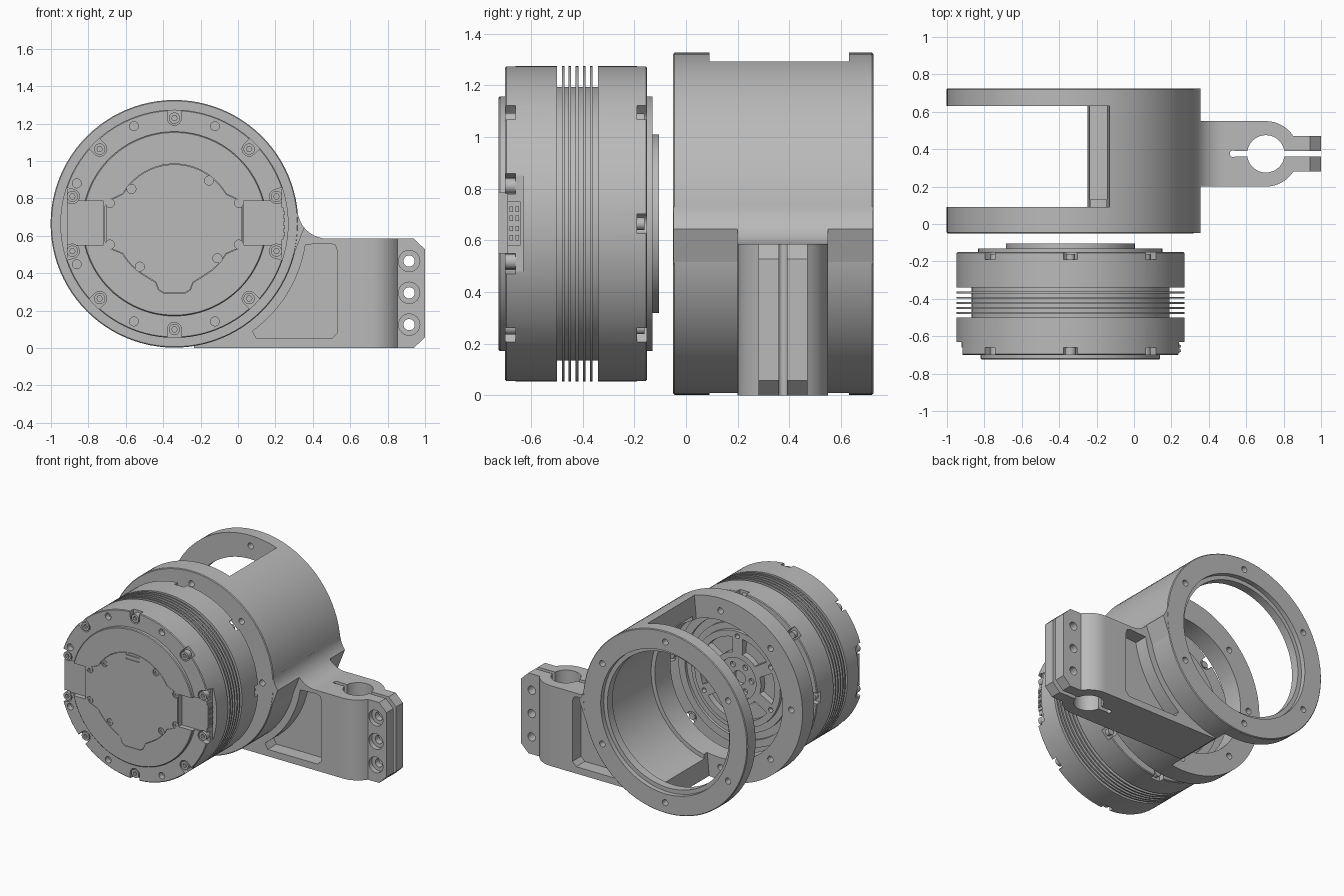
import bpy, bmesh
from math import sin, cos, radians, tau
from mathutils import Vector, Matrix

if "Cube" in bpy.data.objects:
    bpy.data.objects.remove(bpy.data.objects["Cube"])

CX, CZ = -0.34, 0.664          # common axis of the housing and motor

grey = bpy.data.materials.new("machined grey")
grey.use_nodes = True
grey.diffuse_color = (0.49, 0.49, 0.49, 1)
grey.node_tree.nodes["Principled BSDF"].inputs["Base Color"].default_value = grey.diffuse_color


def finish(name, bm):
    bmesh.ops.recalc_face_normals(bm, faces=bm.faces)
    mesh = bpy.data.meshes.new(name)
    bm.to_mesh(mesh)
    bm.free()
    obj = bpy.data.objects.new(name, mesh)
    bpy.context.collection.objects.link(obj)
    mesh.materials.append(grey)
    return obj


def prism(name, pts, axis, a, b):
    """Extrude a flat outline from a to b; axis y takes (x, z), axis z takes (x, y)."""
    bm = bmesh.new()
    place = (lambda p: (p[0], a, p[1])) if axis == "y" else (lambda p: (p[0], p[1], a))
    face = bm.faces.new([bm.verts.new(place(p)) for p in pts])
    ext = bmesh.ops.extrude_face_region(bm, geom=[face])
    step = Vector((0, b - a, 0) if axis == "y" else (0, 0, b - a))
    bmesh.ops.translate(bm, vec=step, verts=[v for v in ext["geom"] if isinstance(v, bmesh.types.BMVert)])
    return finish(name, bm)


def arc(x, y, r, a0, a1, n):
    return [(x + r * cos(radians(a0 + (a1 - a0) * i / n)),
             y + r * sin(radians(a0 + (a1 - a0) * i / n))) for i in range(n + 1)]


def rod(name, x, y, r, axis, a, b, n=24):
    return prism(name, arc(x, y, r, 0, 360, n)[:-1], axis, a, b)


def box(name, x0, x1, y0, y1, z0, z1):
    return prism(name, [(x0, y0), (x1, y0), (x1, y1), (x0, y1)], "z", z0, z1)


def polar(r, deg):
    return CX + r * cos(radians(deg)), CZ + r * sin(radians(deg))


def lathe(name, profile, closed):
    """Spin (radius, y) points about the common axis."""
    bm = bmesh.new()
    vs = [bm.verts.new((CX + r, y, CZ)) for r, y in profile]
    es = [bm.edges.new(p) for p in zip(vs, vs[1:])]
    if closed:
        es.append(bm.edges.new((vs[-1], vs[0])))
    bmesh.ops.spin(bm, geom=vs + es, cent=(CX, 0, CZ), axis=(0, 1, 0), angle=tau, steps=96)
    bmesh.ops.remove_doubles(bm, verts=bm.verts, dist=1e-5)
    return finish(name, bm)


def join(parts, name):
    bpy.ops.object.select_all(action="DESELECT")
    for p in parts:
        p.select_set(True)
    bpy.context.view_layer.objects.active = parts[0]
    if len(parts) > 1:
        bpy.ops.object.join()
    parts[0].name = name
    return parts[0]


def cut(obj, cutters):
    tool = join(cutters, "cutter")
    mod = obj.modifiers.new("cut", "BOOLEAN")
    mod.operation, mod.solver, mod.object = "DIFFERENCE", "EXACT", tool
    bpy.context.view_layer.objects.active = obj
    bpy.ops.object.modifier_apply(modifier="cut")
    bpy.data.objects.remove(tool)


def notch(deg, y0, y1):
    """Radial slot, rounded on its inner end and open at the rim."""
    ob = prism("cutter", arc(0.565, 0, 0.038, 90, 270, 8) + [(0.7, -0.038), (0.7, 0.038)], "y", y0, y1)
    ob.data.transform(Matrix.Translation((CX, 0, CZ)) @ Matrix.Rotation(radians(-deg), 4, "Y"))
    return ob


def screw(x, z, r, y0, y1, name):
    """Socket screw whose head faces the y0 end."""
    ob = rod(name, x, z, r, "y", y0, y1, 20)
    depth = (y1 - y0) * 0.5
    cut(ob, [rod("cutter", x, z, r * 0.5, "y", y0 - depth, y0 + depth, 6)])
    return ob


# Housing: bored cylinder with a side window and bolted end rings
housing = lathe("housing", [(0.657, -0.05), (0.662, -0.045), (0.662, 0.72), (0.657, 0.725),
                            (0.52, 0.725), (0.52, 0.69), (0.49, 0.69), (0.49, 0.63),
                            (0.53, 0.63), (0.53, 0.13), (0.5, 0.13), (0.5, -0.05)], True)
cut(housing, [prism("cutter", [(-1.1, -0.1), (-0.26, -0.1), (-0.13, 1.3), (-0.13, 1.4), (-1.1, 1.4)],
                    "y", 0.09, 0.63)])
cut(housing, [rod("cutter", *polar(0.585, 30 + 60 * k), 0.022, "y", 0.6, 0.8, 16) for k in range(6)]
    + [rod("cutter", *polar(0.57, 45 * k), 0.022, "y", -0.1, 0.11, 16) for k in range(8)])

# Lip where the housing blends into the arm
prism("housing_lip", [polar(0.6, 4)] + arc(0.478, 0.745, 0.16, 185.6, 219.7, 8)
      + [polar(0.66, -14), polar(0.6, -14)], "y", -0.049, 0.724)

# Arm with split clamp
outline = ([(-0.235, 0.2)] + arc(0.705, 0.375, 0.175, -90, -33, 8) + [(1, 0.28), (1, 0.47)]
           + arc(0.705, 0.375, 0.175, 33, 90, 8) + [(-0.235, 0.55)])
arm = prism("clamp_arm", outline, "z", 0, 0.585)
cut(arm, [rod("cutter", CX, CZ, 0.6, "y", 0, 0.8, 96)])
pocket = arc(CX, CZ, 0.71, -54, -9, 12) + [(0.49, 0.56), (0.52, 0.55), (0.53, 0.52),
                                          (0.53, 0.08), (0.5, 0.05), (0.1, 0.05)]
cut(arm, [prism("cutter", pocket, "y", 0.1, 0.3), prism("cutter", pocket, "y", 0.45, 0.65)])
cut(arm, [rod("cutter", 0.705, 0.375, 0.1, "z", -0.1, 0.7, 40)])
cut(arm, [box("cutter", 0.53, 1.1, 0.36, 0.39, -0.1, 0.7)])
cut(arm, [rod("cutter", 0.53, 0.375, 0.018, "z", -0.1, 0.7, 16)])
cut(arm, [prism("cutter", [(0.93, z), (1.1, z), (1.1, z2)], "y", 0, 0.8)
          for z, z2 in ((0.595, 0.43), (-0.01, 0.155))])
for r, y0, y1 in ((0.03, 0.1, 0.6), (0.057, 0.2, 0.315)):
    cut(arm, [rod("cutter", 0.915, z, r, "y", y0, y1) for z in (0.125, 0.295, 0.465)])
prism("arm_fillet", [polar(0.6, 4)] + arc(0.478, 0.745, 0.16, 185.6, 270, 16)
      + [(0.478, 0.575), polar(0.6, -8)], "y", 0.2, 0.55)

# Motor body: stepped turning with cooling fins and an output face
profile = [(0, -0.725), (0.488, -0.725), (0.493, -0.72), (0.493, -0.7), (0.605, -0.7), (0.61, -0.695),
           (0.61, -0.5), (0.53, -0.5)]
for y in (-0.475, -0.45, -0.422, -0.394, -0.366):
    profile += [(0.53, y - 0.005), (0.61, y - 0.005), (0.61, y + 0.005), (0.53, y + 0.005)]
profile += [(0.53, -0.34), (0.61, -0.34), (0.61, -0.155), (0.605, -0.15), (0.493, -0.15), (0.493, -0.13),
            (0.44, -0.13), (0.44, -0.15), (0.39, -0.15), (0.39, -0.13), (0.345, -0.13), (0.345, -0.105),
            (0.15, -0.105), (0.15, -0.125), (0.05, -0.125), (0.05, -0.16), (0, -0.16)]
motor = lathe("motor_body", profile, False)

screw_angles = [90, 45, 15, -15, -45, -90, -135, -165, 165, 135]
cut(motor, [box("cutter", x0, x1, -0.8, -0.63, 0.48, 0.85) for x0, x1 in ((-1.1, -0.915), (0.235, 0.5))])
cut(motor, [box("cutter", x0, x1, -0.8, -0.69, 0.55, 0.785) for x0, x1 in ((-1.1, -0.72), (0.03, 0.5))])
cut(motor, [notch(a, -0.8, -0.66) for a in screw_angles])
cut(motor, [notch(45 * k, -0.19, -0.1) for k in range(8)])
cut(motor, [rod("cutter", *polar(0.565, 22.5 + 45 * k), 0.024, "y", -0.8, -0.66, 16) for k in (1, 2, 3, 4, 5, 6)])
cut(motor, [prism("cutter", arc(CX, CZ, 0.3, 60 * k - 22, 60 * k + 22, 8)
                  + arc(CX, CZ, 0.19, 60 * k + 18, 60 * k - 18, 4), "y", -0.15, 0) for k in range(6)]
    + [rod("cutter", *polar(0.31, 30 + 60 * k), 0.018, "y", -0.14, 0, 12) for k in range(6)]
    + [rod("cutter", *polar(0.1, 60 * k), 0.02, "y", -0.15, 0, 12) for k in range(6)])

# Screws around both motor ends
join([screw(*polar(0.565, a), 0.03, -0.7, -0.655, "screw") for a in screw_angles], "rear_screws")
join([rod("screw", *polar(0.57, 45 * k), 0.024, "y", -0.195, -0.16, 16) for k in range(8)], "flange_screws")

# Service cover with side ears and a lower tab, set flush in a recess with a fine gap
cover_pts = (arc(CX, CZ, 0.32, 150, 30, 20) + [(0.01, 0.79), (0.025, 0.76), (0.025, 0.57), (0.01, 0.535)]
             + arc(CX, CZ, 0.32, -30, -60, 6) + [(-0.24, 0.35), (-0.255, 0.31), (-0.28, 0.295), (-0.4, 0.295),
                                                 (-0.425, 0.31), (-0.44, 0.35)]
             + arc(CX, CZ, 0.32, -120, -150, 6) + [(-0.69, 0.535), (-0.71, 0.57), (-0.71, 0.76), (-0.69, 0.79)])
cut(motor, [prism("cutter", cover_pts, "y", -0.8, -0.715)])
inner_pts = [(CX + (x - CX) * 0.992, CZ + (z - CZ) * 0.992) for x, z in cover_pts]
cover = prism("service_cover", inner_pts, "y", -0.725, -0.714)
cut(cover, [box("cutter", -0.395, -0.285, -0.8, -0.718, z - 0.004, z + 0.004) for z in (0.935, 0.965)])
cover_holes = [(-0.685, 0.775), (-0.57, 0.85), (-0.155, 0.895), (0.005, 0.775),
               (0.005, 0.553), (-0.11, 0.48), (-0.525, 0.435), (-0.685, 0.553)]
for x, z in cover_holes:
    cut(cover, [rod("cutter", x, z, 0.024, "y", -0.8, -0.7)])
join([screw(x, z, 0.02, -0.722, -0.7, "screw") for x, z in cover_holes], "cover_screws")

# Side connector with pins
conn = [box("connector", 0.2, 0.243, -0.69, -0.64, 0.58, 0.75)]
conn += [box("pin", 0.235, 0.25, y - 0.007, y + 0.007, z - 0.01, z + 0.01)
         for y in (-0.677, -0.653) for z in (0.61, 0.645, 0.685, 0.72)]
join(conn, "connector")

# Smooth the turned surfaces, keep edges crisp
bpy.ops.object.select_all(action="DESELECT")
for ob in bpy.context.scene.objects:
    if ob.type == "MESH":
        ob.select_set(True)
        bpy.context.view_layer.objects.active = ob
bpy.ops.object.shade_smooth_by_angle(angle=radians(30))
